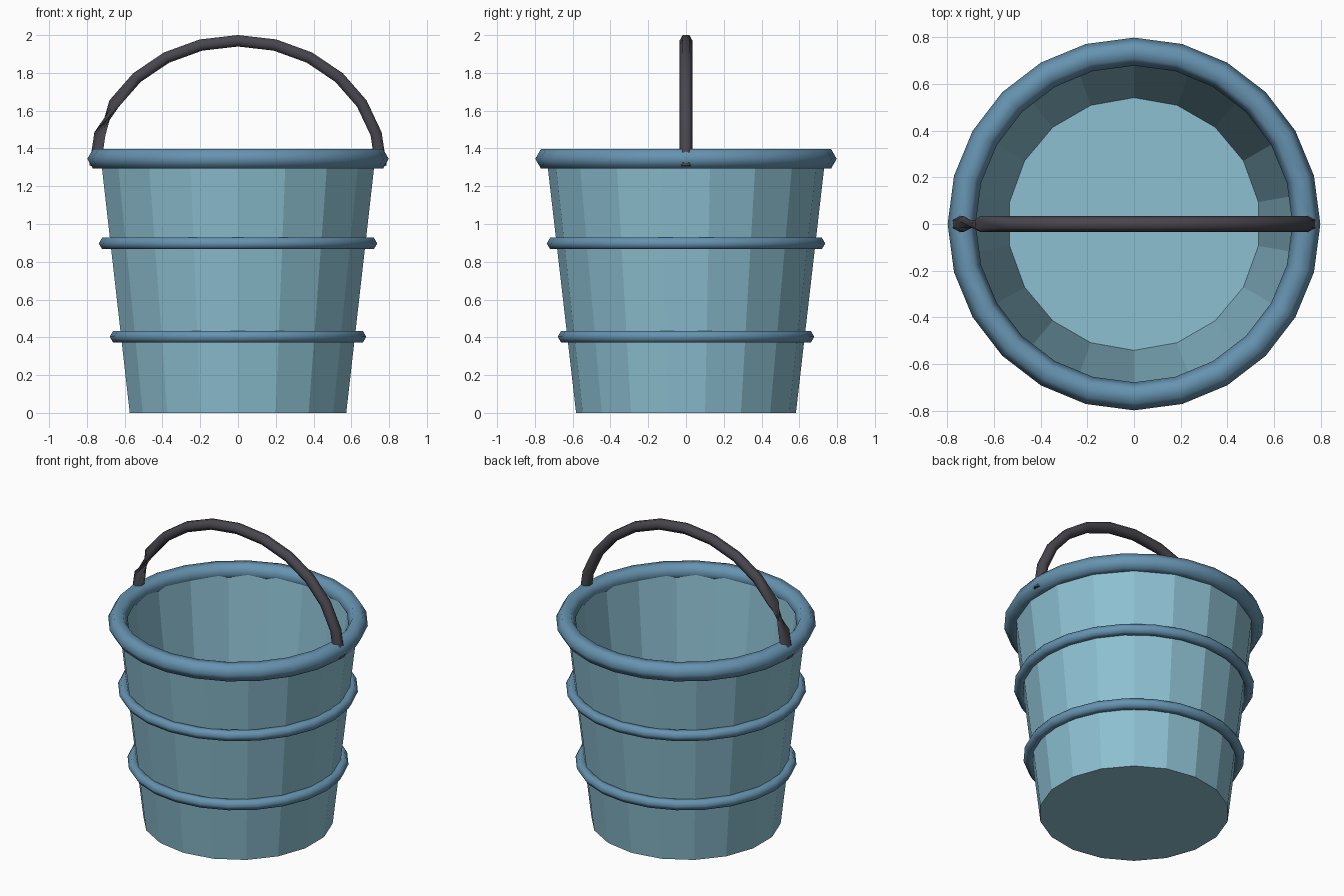
import bpy, bmesh, math
from mathutils import Vector

if "Cube" in bpy.data.objects:
    bpy.data.objects.remove(bpy.data.objects["Cube"])


def material(name, rgb):
    m = bpy.data.materials.new(name)
    m.diffuse_color = (*rgb, 1.0)
    m.use_nodes = True
    m.node_tree.nodes["Principled BSDF"].inputs["Base Color"].default_value = m.diffuse_color
    return m


PALE = material("pale_blue", (0.264, 0.523, 0.638))
BLUE = material("steel_blue", (0.133, 0.292, 0.435))
DARK = material("dark_grey", (0.066, 0.062, 0.076))


def skin(name, rings, mat, smooth, closed=False):
    """Join equal-sized rings of points with quads; cap the ends unless closed."""
    bm = bmesh.new()
    loops = [[bm.verts.new(p) for p in r] for r in rings]
    pairs = list(zip(loops, loops[1:]))
    if closed:
        pairs.append((loops[-1], loops[0]))
    for a, b in pairs:
        for i in range(len(a)):
            j = (i + 1) % len(a)
            bm.faces.new((a[i], a[j], b[j], b[i])).smooth = smooth
    if not closed:
        bm.faces.new(loops[0][::-1])
        bm.faces.new(loops[-1])
    bmesh.ops.recalc_face_normals(bm, faces=bm.faces)
    me = bpy.data.meshes.new(name)
    bm.to_mesh(me)
    bm.free()
    me.materials.append(mat)
    ob = bpy.data.objects.new(name, me)
    bpy.context.collection.objects.link(ob)
    return ob


def circle(r, z, n, start=0.0):
    return [Vector((r * math.cos(start + math.tau * i / n),
                    r * math.sin(start + math.tau * i / n), z)) for i in range(n)]


def hoop(name, major, minor, z):
    rings = [circle(major + minor * math.cos(math.tau * k / 6),
                    z + minor * math.sin(math.tau * k / 6), 24) for k in range(6)]
    skin(name, rings, BLUE, True, closed=True)


# Tapered bucket body with wall thickness and inner floor
profile = [(0.582, 0), (0.737, 1.345), (0.692, 1.345), (0.541, 0.045)]
skin("bucket_body", [circle(r, z, 18, math.pi / 2) for r, z in profile], PALE, False)

# Rim and two bands
hoop("rim", 0.738, 0.06, 1.345)
hoop("upper_band", 0.702, 0.035, 0.897)
hoop("lower_band", 0.644, 0.035, 0.403)

# Arched handle: six-sided tube along a half ellipse, ends set in the rim
path = [Vector((-0.757 * math.cos(math.pi * i / 12), 0,
                1.305 + 0.665 * math.sin(math.pi * i / 12))) for i in range(13)]
rings = []
for i, p in enumerate(path):
    t = (path[min(i + 1, 12)] - path[max(i - 1, 0)]).normalized()
    up = Vector((0, 0, 1)) if abs(t.z) < 0.9 else Vector((1, 0, 0))
    u = t.cross(up).normalized()
    v = t.cross(u)
    rings.append([p + 0.035 * (u * math.cos(math.tau * k / 6) + v * math.sin(math.tau * k / 6))
                  for k in range(6)])
skin("handle", rings, DARK, True)
